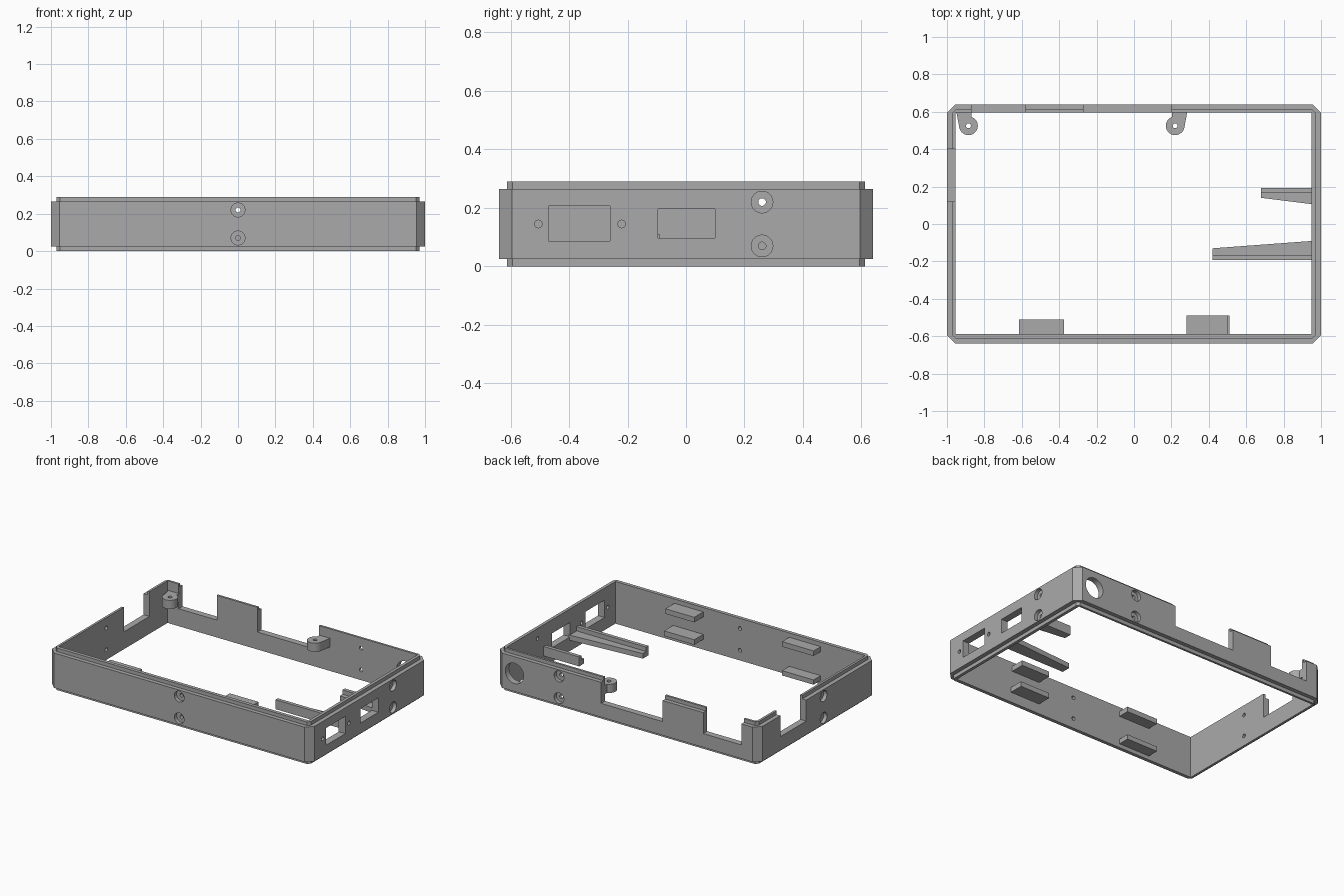
import bpy
import bmesh
from math import cos, sin, radians, pi
from mathutils import Matrix, Vector

if "Cube" in bpy.data.objects:
    bpy.data.objects.remove(bpy.data.objects["Cube"], do_unlink=True)

grey = bpy.data.materials.new("plain grey")
grey.use_nodes = True
colour = (0.4, 0.4, 0.4, 1)
grey.diffuse_color = colour
grey.node_tree.nodes["Principled BSDF"].inputs["Base Color"].default_value = colour

HEIGHT, STEP = 0.29, 0.025
MID_Z = 0.145
SCREW_Z = (0.07, 0.22)


def finish(name, bm):
    bmesh.ops.recalc_face_normals(bm, faces=bm.faces)
    mesh = bpy.data.meshes.new(name)
    bm.to_mesh(mesh)
    bm.free()
    mesh.materials.append(grey)
    obj = bpy.data.objects.new(name, mesh)
    bpy.context.scene.collection.objects.link(obj)
    return obj


def prism(name, outline, z0, z1):
    bm = bmesh.new()
    face = bm.faces.new([bm.verts.new((x, y, z0)) for x, y in outline])
    top = bmesh.ops.extrude_face_region(bm, geom=[face])["geom"]
    verts = [v for v in top if isinstance(v, bmesh.types.BMVert)]
    bmesh.ops.translate(bm, verts=verts, vec=(0, 0, z1 - z0))
    return finish(name, bm)


def block(name, x0, x1, y0, y1, z0, z1):
    return prism(name, [(x0, y0), (x1, y0), (x1, y1), (x0, y1)], z0, z1)


def rod(name, centre, axis, radius, depth):
    bm = bmesh.new()
    turn = Vector((0, 0, 1)).rotation_difference(Vector(axis)).to_matrix().to_4x4()
    bmesh.ops.create_cone(bm, cap_ends=True, segments=32, radius1=radius,
                          radius2=radius, depth=depth,
                          matrix=Matrix.Translation(centre) @ turn)
    return finish(name, bm)


def combine(target, tool, operation="DIFFERENCE"):
    tool.hide_render = True
    mod = target.modifiers.new("cut", "BOOLEAN")
    mod.operation, mod.solver, mod.object = operation, "EXACT", tool
    bpy.context.view_layer.objects.active = target
    bpy.ops.object.modifier_apply(modifier=mod.name)
    bpy.data.objects.remove(tool, do_unlink=True)


def chamfered(x, y, c):
    return [(x - c, -y), (x, c - y), (x, y - c), (x - c, y),
            (c - x, y), (-x, y - c), (-x, c - y), (c - x, -y)]


# Frame: thick chamfered band with a thin lip above and below
frame = prism("frame", chamfered(1, 0.64, 0.045), STEP, HEIGHT - STEP)
combine(frame, prism("lip", chamfered(0.971, 0.612, 0.018), 0, HEIGHT), "UNION")
combine(frame, block("hollow", -0.955, 0.95, -0.588, 0.597, -0.1, 0.4))

# Notches in the back and one side wall
for x0, x1 in ((-0.27, 0.2), (-0.87, -0.58)):
    combine(frame, block("notch", x0, x1, 0.5, 0.7, 0.12, 0.4))
combine(frame, block("notch", -1.1, -0.9, 0.12, 0.4, 0.12, 0.4))

# Socket windows, their fixing holes and the round back opening
combine(frame, block("window", 0.9, 1.1, -0.47, -0.26, 0.087, 0.206))
combine(frame, block("window", 0.9, 1.1, -0.096, 0.1, 0.097, 0.196))
for y in (-0.505, -0.22):
    combine(frame, rod("pin", (1, y, MID_Z), (1, 0, 0), 0.013, 0.2))
combine(frame, rod("opening", (0.86, 0.62, 0.15), (0, 1, 0), 0.07, 0.2))

# Screw holes with recessed heads on all four walls
walls = (((0, -0.64), (0, -1, 0)), ((0.52, 0.64), (0, 1, 0)),
         ((1, 0.26), (1, 0, 0)), ((-1, -0.07), (-1, 0, 0)))
for (x, y), axis in walls:
    for z in SCREW_Z:
        combine(frame, rod("shank", (x, y, z), axis, 0.013, 0.2))
        combine(frame, rod("head", (x, y, z), axis, 0.037, 0.05))


# Screw bosses on the back wall, tapering on one side
def boss(name, cx, side, offset):
    cy, r = 0.525, 0.05
    outline = [(cx + side * 0.066, 0.606), (cx - side * offset, 0.606)]
    for i in range(21):
        a = radians(110 + 240 * i / 20)
        outline.append((cx + side * r * cos(a), cy + r * sin(a)))
    obj = prism(name, outline, 0.165, 0.225)
    combine(obj, rod("bore", (cx, cy, 0.2), (0, 0, 1), 0.013, 0.3))
    return obj


bosses = [boss("left_boss", 0.22, 1, 0.018), boss("right_boss", -0.885, -1, 0.016)]

# Board rails: tapered shelf with a raised outer strip
for name, tip, side in (("front_rail", 0.42, -1), ("back_rail", 0.68, 1)):
    inner = 0.13 if side < 0 else 0.14
    root = 0.09 if side < 0 else 0.105
    prism(name + "_shelf", [(tip, side * 0.168), (tip, side * inner),
                            (0.96, side * root), (0.96, side * 0.168)], 0.075, 0.11)
    block(name + "_strip", tip, 0.96, side * 0.167, side * 0.192, 0.075, 0.14)

# Shelf tabs on the inside of the front wall
block("left_upper_tab", 0.28, 0.5, -0.6, -0.49, 0.225, 0.26)
block("left_lower_tab", 0.28, 0.51, -0.6, -0.49, 0.07, 0.105)
block("right_upper_tab", -0.615, -0.375, -0.6, -0.51, 0.225, 0.26)
block("right_lower_tab", -0.615, -0.375, -0.6, -0.51, 0.027, 0.06)

# Smooth only the rounded surfaces
for obj in [frame] + bosses:
    bpy.ops.object.select_all(action="DESELECT")
    obj.select_set(True)
    bpy.context.view_layer.objects.active = obj
    bpy.ops.object.shade_smooth_by_angle(angle=radians(25))
